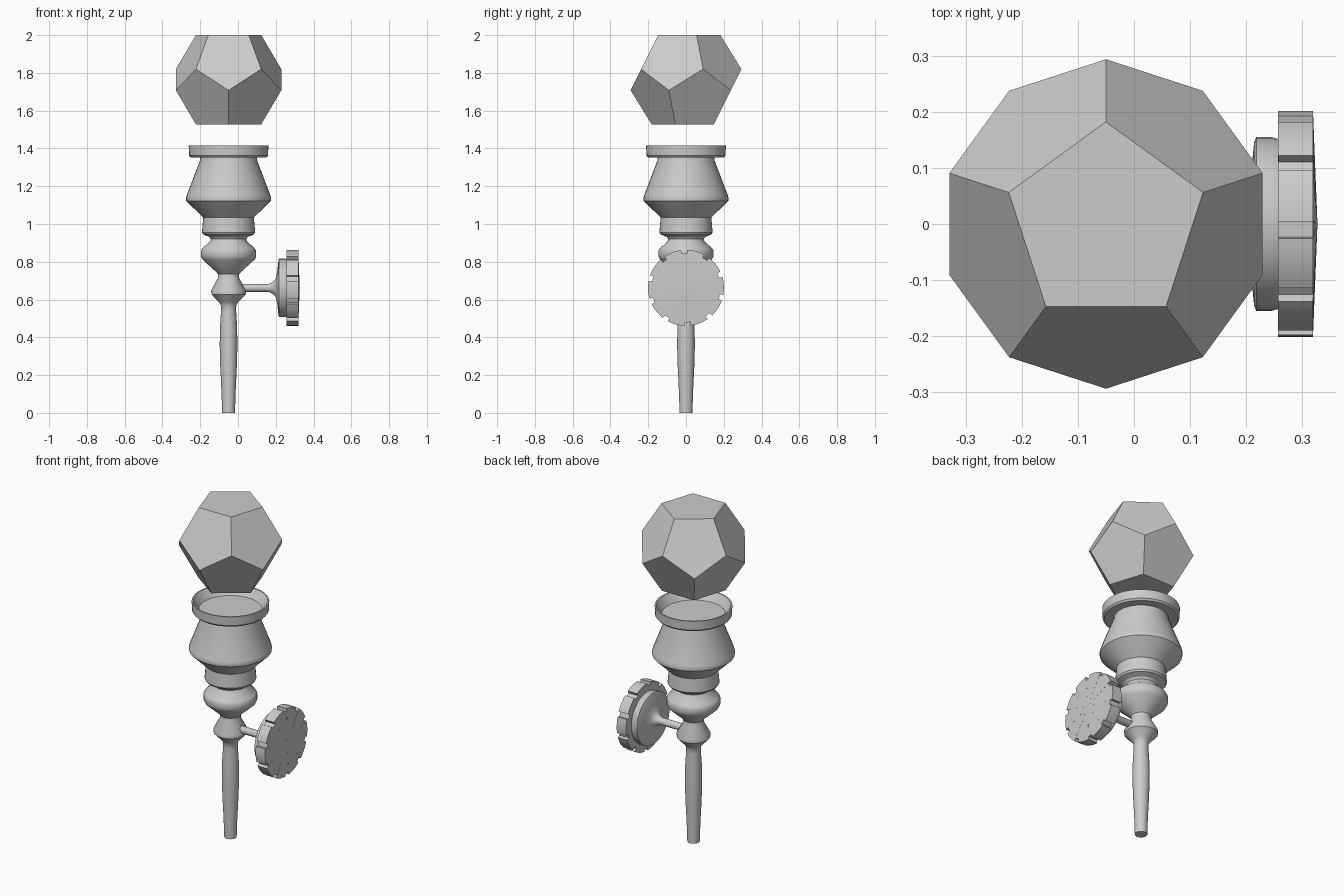
import bpy, bmesh
from math import sin, cos, pi, radians, sqrt

if "Cube" in bpy.data.objects:
    bpy.data.objects.remove(bpy.data.objects["Cube"])

CX = -0.05          # axis of the handle
KZ = 0.662          # height of the knob axis


def finish(name, bm, smooth=True):
    bmesh.ops.recalc_face_normals(bm, faces=bm.faces)
    me = bpy.data.meshes.new(name)
    bm.to_mesh(me)
    bm.free()
    ob = bpy.data.objects.new(name, me)
    bpy.context.collection.objects.link(ob)
    if smooth:
        bpy.ops.object.select_all(action='DESELECT')
        ob.select_set(True)
        bpy.context.view_layer.objects.active = ob
        bpy.ops.object.shade_smooth_by_angle(angle=radians(32))
    return ob


def upright(r, a, h):
    return (CX + r * cos(a), r * sin(a), h)


def sideways(r, a, h):
    return (h, r * cos(a), KZ + r * sin(a))


def lathe(name, profile, place, n=40):
    """Revolve (radius, height) points and cap both ends."""
    bm = bmesh.new()
    rings = [[bm.verts.new(place(r, 2 * pi * i / n, h)) for i in range(n)]
             for r, h in profile]
    for a, b in zip(rings, rings[1:]):
        for i in range(n):
            j = (i + 1) % n
            bm.faces.new((a[i], a[j], b[j], b[i]))
    bm.faces.new(rings[0])
    bm.faces.new(rings[-1])
    return finish(name, bm)


# Turned handle with collar, bulbs and cup
lathe("turned_handle", [
    (0.034, 0.0), (0.037, 0.10), (0.044, 0.25), (0.047, 0.36), (0.045, 0.46),
    (0.040, 0.54), (0.041, 0.57), (0.050, 0.585), (0.091, 0.628),
    (0.092, 0.648), (0.056, 0.715), (0.056, 0.735), (0.070, 0.75),
    (0.138, 0.812), (0.146, 0.828), (0.146, 0.858), (0.138, 0.872),
    (0.098, 0.907), (0.094, 0.92), (0.102, 0.932), (0.135, 0.945),
    (0.141, 0.955), (0.134, 1.035), (0.150, 1.05), (0.224, 1.122),
    (0.226, 1.135), (0.222, 1.15), (0.152, 1.335), (0.150, 1.353)], upright)

# Rim with a shallow dished top
lathe("cup_rim", [
    (0.14, 1.352), (0.200, 1.352), (0.209, 1.362), (0.211, 1.415),
    (0.203, 1.415), (0.172, 1.365)], upright)

# Stem flaring into the back disc of the knob
lathe("knob_stem", [
    (0.021, -0.04), (0.021, 0.165), (0.027, 0.175), (0.036, 0.19),
    (0.050, 0.20), (0.095, 0.209), (0.145, 0.214), (0.155, 0.218),
    (0.155, 0.245), (0.150, 0.262)], sideways)

# Notched knob wheel with a slightly domed face
outline = []
NOTCH, R, DEPTH, HALF = 10, 0.201, 0.018, 0.075
for k in range(NOTCH):
    a = 2 * pi * k / NOTCH + radians(93)
    outline += [(R - DEPTH, a - HALF), (R - DEPTH, a + HALF)]
    span = 2 * pi / NOTCH - 2 * HALF
    outline += [(R, a + HALF + span * t / 5) for t in range(6)]
bm = bmesh.new()
back = [bm.verts.new(sideways(r, a, 0.257)) for r, a in outline]
front = [bm.verts.new(sideways(r, a, 0.319)) for r, a in outline]
apex = bm.verts.new(sideways(0, 0, 0.327))
bm.faces.new(back)
for i in range(len(outline)):
    j = (i + 1) % len(outline)
    bm.faces.new((back[i], back[j], front[j], front[i]))
    bm.faces.new((front[i], front[j], apex))
finish("knob_wheel", bm)

# Floating regular dodecahedron
bm = bmesh.new()
r1, r2, zc, h1, h2 = 0.182, 0.2935, 1.764, 0.236, 0.056


def ring(r, z, shift):
    return [bm.verts.new(upright(r, pi / 2 + (i + shift) * 2 * pi / 5, z))
            for i in range(5)]


top, upper = ring(r1, zc + h1, 0), ring(r2, zc + h2, 0)
lower, bottom = ring(r2, zc - h2, 0.5), ring(r1, zc - h1, 0.5)
bm.faces.new(top)
bm.faces.new(bottom)
for i in range(5):
    j = (i + 1) % 5
    bm.faces.new((top[i], upper[i], lower[i], upper[j], top[j]))
    bm.faces.new((bottom[i], lower[i], upper[j], lower[j], bottom[j]))
finish("floating_gem", bm, smooth=False)
